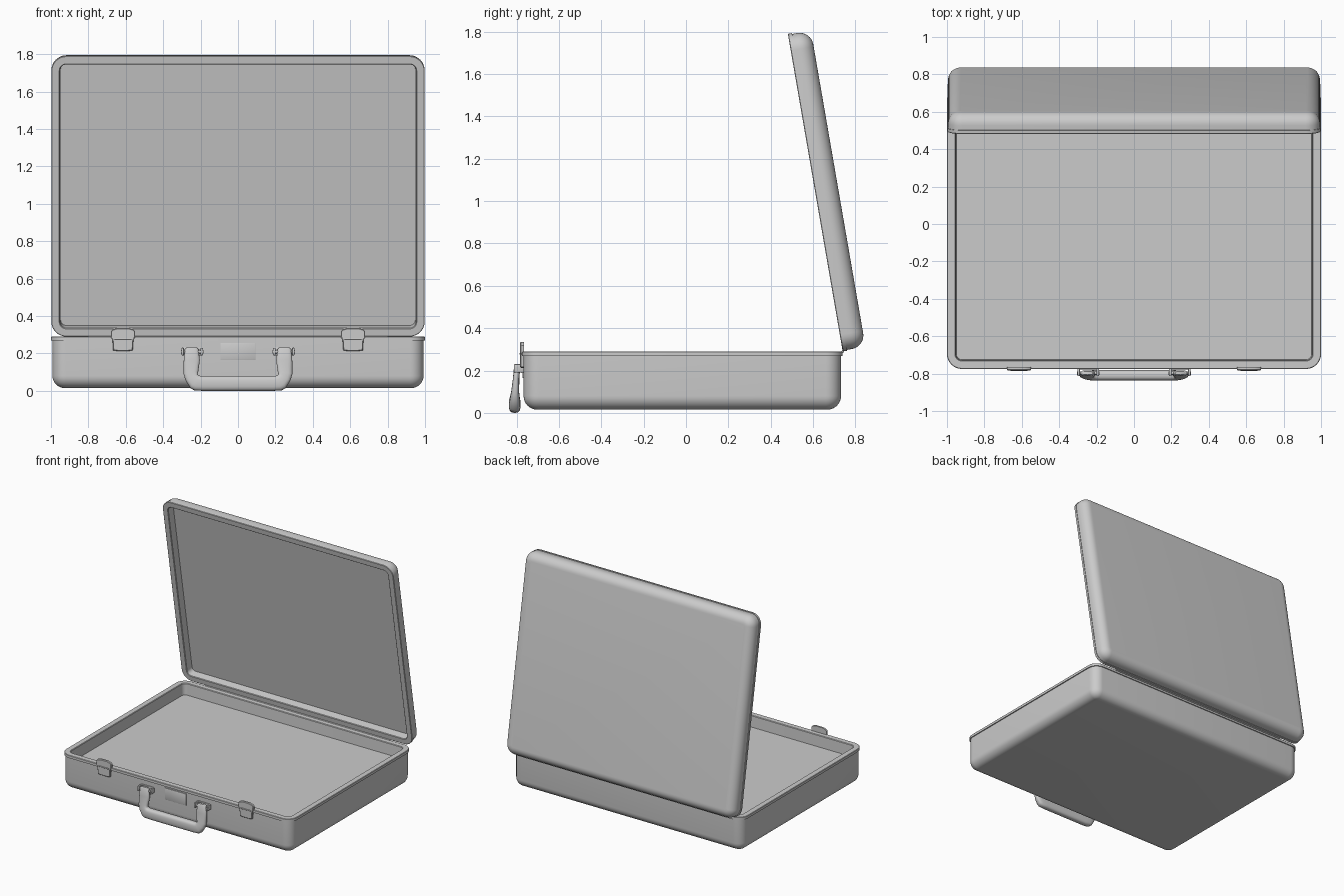
import bpy, bmesh, math
from math import sin, cos, pi, radians
from mathutils import Matrix

if "Cube" in bpy.data.objects:
    bpy.data.objects.remove(bpy.data.objects["Cube"])


def finish(name, bm, angle=35):
    bmesh.ops.recalc_face_normals(bm, faces=bm.faces)
    me = bpy.data.meshes.new(name)
    bm.to_mesh(me)
    bm.free()
    ob = bpy.data.objects.new(name, me)
    bpy.context.collection.objects.link(ob)
    bpy.ops.object.select_all(action='DESELECT')
    ob.select_set(True)
    bpy.context.view_layer.objects.active = ob
    bpy.ops.object.shade_smooth_by_angle(angle=radians(angle))
    return ob


def loft(name, rings, angle=35):
    # skin a list of equal-length closed rings and cap both ends
    bm = bmesh.new()
    loops = [[bm.verts.new(p) for p in r] for r in rings]
    n = len(loops[0])
    for a, b in zip(loops, loops[1:]):
        for i in range(n):
            j = (i + 1) % n
            bm.faces.new((a[i], a[j], b[j], b[i]))
    bm.faces.new(loops[0])
    bm.faces.new(loops[-1])
    return finish(name, bm, angle)


def rounded_rect(hx, y0, y1, inset, z, radius=0.08, seg=8):
    r = max(radius - inset, 0.02)
    x, lo, hi = hx - inset - r, y0 + inset + r, y1 - inset - r
    pts = []
    for k, (cx, cy) in enumerate(((x, hi), (-x, hi), (-x, lo), (x, lo))):
        for s in range(seg + 1):
            t = (k + s / seg) * pi / 2
            pts.append((cx + r * cos(t), cy + r * sin(t), z))
    return pts


def tray(name, hx, y0, y1, bottom, top, floor, edge, lip, lip_h):
    # outer rounded bottom edge, wall, lip, rim, inner wall, inner floor
    prof = [(lip + edge * (1 - sin(t)), bottom + edge * (1 - cos(t)))
            for t in [i * pi / 16 for i in range(9)]]
    prof += [(lip, top - lip_h), (0, top - lip_h), (0, top - 0.003),
             (0.003, top), (0.042, top), (0.046, top - 0.004), (0.05, floor)]
    return loft(name, [rounded_rect(hx, y0, y1, i, z) for i, z in prof])


def box(name, x0, x1, y0, y1, z0, z1, bevel=0.004):
    bm = bmesh.new()
    bmesh.ops.create_cube(bm, size=1, matrix=Matrix.LocRotScale(
        ((x0 + x1) / 2, (y0 + y1) / 2, (z0 + z1) / 2), None,
        (x1 - x0, y1 - y0, z1 - z0)))
    bmesh.ops.bevel(bm, geom=bm.edges[:], offset=bevel, segments=2,
                    profile=0.5, affect='EDGES')
    return finish(name, bm)


def rod(name, x0, x1, y, z, r):
    return loft(name, [[(x, y + r * cos(i * pi / 8), z + r * sin(i * pi / 8))
                        for i in range(16)] for x in (x0, x1)])


# case body
tray("case_body", 1.0, -0.775, 0.74, 0.015, 0.29, 0.2, 0.065, 0.008, 0.022)

# open lid, modelled flat and swung about the rear edge
lid = tray("lid", 0.998, 0.0, 1.522, -0.11, 0.0, -0.06, 0.065, 0.004, 0.02)
lid.location = (0, 0.74, 0.29)
lid.rotation_euler = (radians(99.8), 0, 0)

# rear hinge
rod("rear_hinge", -0.8, 0.8, 0.739, 0.288, 0.006)

# handle: (outer point, inner point, centre y, thickness) from arm top to grip
half = [((.275, .232), (.22, .232), -.797, .018),
        ((.285, .222), (.212, .222), -.797, .03),
        ((.29, .165), (.204, .165), -.802, .03),
        ((.291, .09), (.212, .105), -.807, .038),
        ((.28, .055), (.216, .09), -.808, .046),
        ((.255, .015), (.211, .083), -.809, .053),
        ((.235, .003), (.2, .08), -.809, .055),
        ((.19, 0), (.18, .08), -.809, .056)]
mirrored = [((-o[0], o[1]), (-i[0], i[1]), y, t) for o, i, y, t in half[::-1]]
rings = []
for o, i, y, t in half + mirrored:
    ring = []
    for k in range(20):
        a = k * pi / 10
        c, s = cos(a), sin(a)
        u = 0.5 + 0.5 * math.copysign(abs(c) ** 0.7, c)
        v = math.copysign(abs(s) ** 0.7, s)
        ring.append((i[0] + (o[0] - i[0]) * u, y + v * t / 2,
                     i[1] + (o[1] - i[1]) * u))
    rings.append(ring)
loft("handle", rings, 50)

# handle brackets and latches on both sides
latch_outline = [(-.052, .217), (-.03, .213), (.03, .213), (.052, .217),
                 (.056, .275), (.064, .283), (.065, .318), (.056, .328),
                 (.03, .335), (-.03, .335), (-.056, .328), (-.065, .318),
                 (-.064, .283), (-.056, .275)]
for side, s in (("left", -1), ("right", 1)):
    c = s * 0.245
    box(side + "_bracket_plate", c - .052, c + .052, -.777, -.765, .188, .232)
    for k, d in (("inner", -s * .051), ("outer", s * .051)):
        box(f"{side}_{k}_bracket_lug", c + d - .007, c + d + .007,
            -.813, -.765, .19, .23)
    rod(side + "_handle_pin", c - .06, c + .06, -.797, .209, .009)
    x = s * 0.615
    loft(side + "_latch", [[(x + e * px, y, .274 + e * (pz - .274))
                            for px, pz in latch_outline]
                           for y, e in ((-.765, 1), (-.779, 1), (-.783, .94))])
    rod(side + "_latch_hinge", x - .045, x + .045, -.781, .279, .005)

# lock plate with raised frame edge
box("lock_plate", -.093, .093, -.773, -.762, .165, .256, .002)
